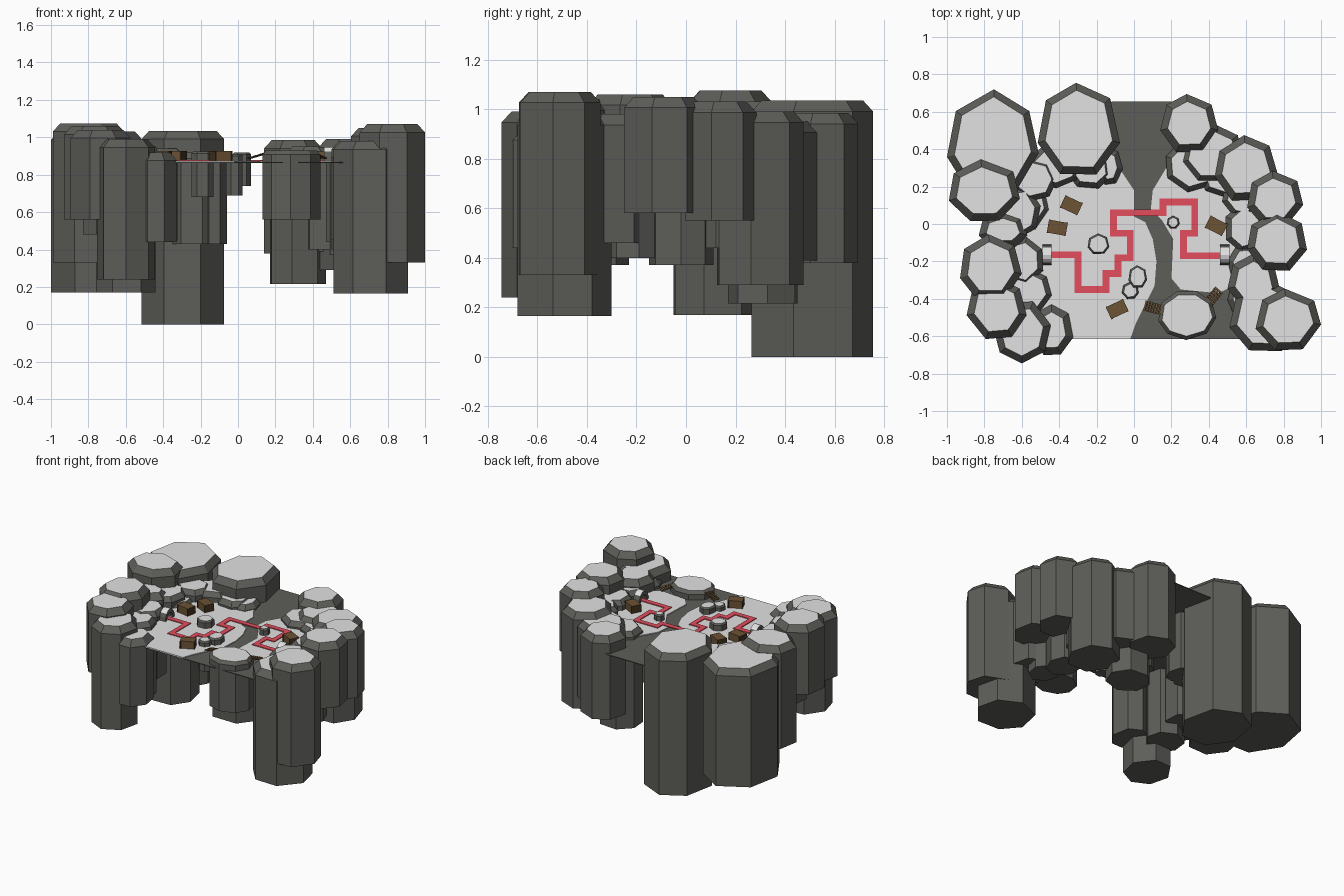
import bpy, bmesh, math, random
from mathutils import Matrix, Vector

random.seed(4)
if "Cube" in bpy.data.objects:
    bpy.data.objects.remove(bpy.data.objects["Cube"], do_unlink=True)


def material(name, colour):
    mat = bpy.data.materials.new(name)
    mat.use_nodes = True
    mat.diffuse_color = (*colour, 1)
    mat.node_tree.nodes["Principled BSDF"].inputs["Base Color"].default_value = (*colour, 1)
    return mat


ROCK = material("dark rock", (.11, .11, .1))
PALE = material("pale stone", (.76, .76, .76))
RED = material("red path", (.78, .075, .11))
WOOD = material("wood", (.15, .085, .035))
TRIM = material("dark wood", (.06, .035, .015))


def finish(name, bm, *mats):
    mesh = bpy.data.meshes.new(name)
    bmesh.ops.recalc_face_normals(bm, faces=bm.faces)
    bm.to_mesh(mesh)
    bm.free()
    for mat in mats:
        mesh.materials.append(mat)
    obj = bpy.data.objects.new(name, mesh)
    bpy.context.collection.objects.link(obj)
    return obj


def add_box(bm, centre, size, index=0, frame=Matrix()):
    matrix = frame @ Matrix.Translation(centre) @ Matrix.Diagonal((*size, 1))
    made = bmesh.ops.create_cube(bm, size=1, matrix=matrix)
    for face in {f for v in made["verts"] for f in v.link_faces}:
        face.material_index = index


def column(name, x, y, rx, ry, top, bottom, turn=.78, rim=.04, sides=7):
    """Faceted pillar with a chamfered rim and a pale top."""
    ring = []
    for i in range(sides):
        angle = (i + turn + random.uniform(-.08, .08)) * math.tau / sides
        ring.append(Vector((math.cos(angle), math.sin(angle))))
    low = [min(p[k] for p in ring) for k in (0, 1)]
    high = [max(p[k] for p in ring) for k in (0, 1)]
    ring = [[2 * (p[k] - low[k]) / (high[k] - low[k]) - 1 for k in (0, 1)] for p in ring]
    bm = bmesh.new()
    levels = [(bottom, 0), (top - rim * 1.1, 0), (top, rim)]
    rows = [[bm.verts.new((x + px * (rx - inset), y + py * (ry - inset), z)) for px, py in ring]
            for z, inset in levels]
    bm.faces.new(rows[0])
    bm.faces.new(rows[-1]).material_index = 1
    for lower, upper in zip(rows, rows[1:]):
        for i in range(sides):
            j = (i + 1) % sides
            bm.faces.new((lower[i], lower[j], upper[j], upper[i]))
    return finish(name, bm, ROCK, PALE)


def plate(name, points, top, thick, mat):
    bm = bmesh.new()
    face = bm.faces.new([bm.verts.new((x, y, top - thick)) for x, y in points])
    made = bmesh.ops.extrude_face_region(bm, geom=[face])
    moved = [g for g in made["geom"] if isinstance(g, bmesh.types.BMVert)]
    bmesh.ops.translate(bm, verts=moved, vec=(0, 0, thick))
    return finish(name, bm, mat)


# Outer pillars: x, y, half width, half depth, top, bottom (then turn)
left_cliff = [
    (-.755, .435, .245, .285, 1.03, .17),
    (-.295, .51, .22, .245, 1.035, 0),
    (-.8, .18, .19, .165, 1.075, .33),
    (-.765, -.225, .165, .17, 1.06, .56),
    (-.735, -.45, .16, .165, 1.04, .56),
    (-.6, -.58, .155, .165, .99, .24, .25),
    (-.44, -.565, .115, .135, .92, .44),
    (-.7, -.03, .13, .1, .98, .48),
    (-.6, .12, .16, .17, .9, .17),
]
right_cliff = [
    (.295, .54, .155, .155, .985, .38),
    (.42, .38, .17, .16, .95, .39),
    (.6, .3, .17, .175, .99, .29),
    (.755, .14, .15, .145, 1.03, .55),
    (.765, -.09, .16, .16, 1.05, .58),
    (.64, -.31, .14, .15, .98, .46),
    (.71, -.49, .2, .19, .98, .165),
    (.825, -.51, .175, .165, 1.07, .33),
]
for side, rows in (("left", left_cliff), ("right", right_cliff)):
    for n, row in enumerate(rows):
        column(f"{side}_cliff_pillar_{n + 1}", *row)

# Lower pillars around the clearing
inner = [
    (-.53, .24, .12, .12, .95, .45),
    (-.42, .31, .14, .12, .94, .45),
    (-.24, .3, .12, .11, .92, .43),
    (-.13, .31, .07, .1, .91, .43),
    (-.62, .06, .12, .14, .95, .5),
    (-.6, -.2, .115, .13, .94, .45),
    (-.57, -.36, .13, .13, .93, .37),
    (.32, .31, .15, .14, .92, .215),
    (.47, .26, .12, .12, .92, .4),
    (.58, .15, .11, .11, .94, .44),
    (.6, -.02, .11, .13, .94, .37),
    (.6, -.22, .1, .11, .93, .4),
    (.59, -.39, .09, .12, .92, .45),
]
for n, row in enumerate(inner):
    column(f"inner_pillar_{n + 1}", *row, turn=n * .3, rim=.03)
column("front_pillar", .285, -.49, .155, .13, .93, .56, rim=.02, sides=9)

# Standing stones in the clearing
stones = [(-.19, -.105, .058, .055, .925, .68), (.02, -.28, .05, .06, .92, .74),
          (-.02, -.355, .045, .045, .91, .69), (.21, .01, .035, .035, .92, .77)]
for n, row in enumerate(stones):
    column(f"standing_stone_{n + 1}", *row, rim=.01)

# Ground with two pale banks beside the dark channel
plate("channel_floor", [(-.42, -.615), (.56, -.615), (.6, -.3), (.6, .2), (.3, .45), (.2, .655),
                        (-.12, .655), (-.35, .4), (-.6, .3), (-.6, -.3)], .868, .006, ROCK)
plate("left_bank", [(-.42, -.615), (-.02, -.615), (.01, -.53), (.06, -.43), (.11, -.33),
                    (.12, -.2), (.1, -.08), (.06, .01), (0, .04), (0, .18), (-.08, .3),
                    (-.6, .3), (-.6, -.3)], .874, .008, PALE)
plate("right_bank", [(.25, -.35), (.2, -.29), (.21, -.08), (.15, .02), (.09, .08), (.1, .18),
                     (.19, .33), (.5, .25), (.6, .1), (.6, -.3), (.45, -.37)], .874, .008, PALE)

# Winding path
route = [(-.45, -.165), (-.3, -.165), (-.3, -.35), (-.15, -.35), (-.15, -.265), (-.085, -.265),
         (-.085, -.18), (-.02, -.18), (-.02, -.05), (-.11, -.05), (-.11, .06), (.155, .06),
         (.155, .118), (.325, .118), (.325, -.05), (.265, -.05), (.265, -.17), (.47, -.17)]
bm = bmesh.new()
width = .036
for (ax, ay), (bx, by) in zip(route, route[1:]):
    add_box(bm, ((ax + bx) / 2, (ay + by) / 2, .877),
            (abs(bx - ax) + width, abs(by - ay) + width, .006))
finish("path", bm, RED)

# Crates with dark bands
for n, (x, y, turn) in enumerate([(-.335, .1, -25), (-.41, -.02, -10), (-.09, -.455, 25),
                                  (.44, -.01, -27)]):
    frame = Matrix.Translation((x, y, .9)) @ Matrix.Rotation(math.radians(turn), 4, "Z")
    bm = bmesh.new()
    add_box(bm, (0, 0, 0), (.1, .07, .056), 0, frame)
    for end in (-1, 1):
        add_box(bm, (end * .047, 0, -.002), (.008, .074, .056), 1, frame)
    finish(f"crate_{n + 1}", bm, WOOD, TRIM)

# Plank bridges up to the front pillar
for n, (x, y, turn, pitch) in enumerate([(.11, -.45, -15, -16), (.42, -.395, 230, -16)]):
    frame = (Matrix.Translation((x, y, .905)) @ Matrix.Rotation(math.radians(turn), 4, "Z")
             @ Matrix.Rotation(math.radians(pitch), 4, "Y"))
    bm = bmesh.new()
    for i in range(8):
        add_box(bm, ((i - 3.5) * .015, 0, 0), (.01, .055, .005), 0, frame)
    for side in (-1, 1):
        add_box(bm, (0, side * .02, -.004), (.118, .006, .004), 1, frame)
    finish(f"bridge_{n + 1}", bm, WOOD, TRIM)

# Stone gateways at both ends of the path
for name, x in (("left_gate", -.465), ("right_gate", .485)):
    bm = bmesh.new()
    arcs = [[[bm.verts.new((x + dx, -.165 + r * math.cos(i * math.pi / 8),
                            .87 + 1.4 * r * math.sin(i * math.pi / 8))) for r in (.036, .056)]
             for dx in (-.025, .025)] for i in range(9)]
    loops = [[a[0][0], a[0][1], a[1][1], a[1][0]] for a in arcs]
    for p, q in zip(loops, loops[1:]):
        for i in range(4):
            j = (i + 1) % 4
            bm.faces.new((p[i], p[j], q[j], q[i]))
    bm.faces.new(loops[0])
    bm.faces.new(loops[-1])
    gate = finish(name, bm, ROCK, PALE)
    for face in gate.data.polygons:
        face.material_index = int(face.normal.z > .6)
